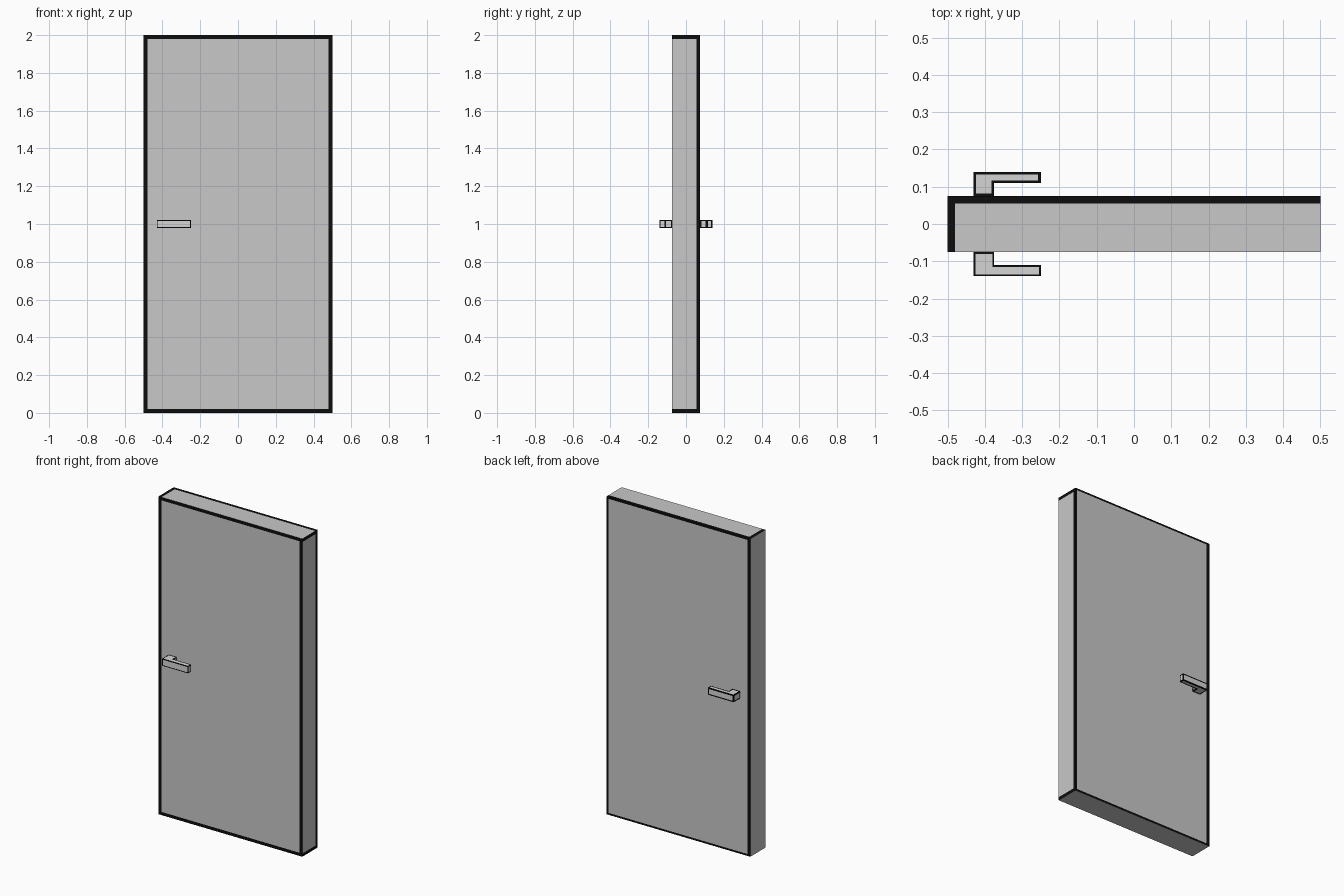
import bpy, bmesh
from mathutils import Vector

if "Cube" in bpy.data.objects:
    bpy.data.objects.remove(bpy.data.objects["Cube"])


def material(name, value):
    m = bpy.data.materials.new(name)
    m.diffuse_color = (value, value, value, 1)
    m.use_nodes = True
    m.node_tree.nodes["Principled BSDF"].inputs["Base Color"].default_value = m.diffuse_color
    return m


door_grey = material("door grey", 0.58)
handle_grey = material("handle grey", 0.66)
black = material("edge black", 0.004)


def finish(bm, name, mats):
    mesh = bpy.data.meshes.new(name)
    bm.to_mesh(mesh)
    bm.free()
    for m in mats:
        mesh.materials.append(m)
    obj = bpy.data.objects.new(name, mesh)
    bpy.context.collection.objects.link(obj)
    return obj


# Door slab, sliced near its borders so that the trim can be coloured
HALF = Vector((0.5, 0.075, 1.0))
MID = Vector((0, 0, 1.0))
bm = bmesh.new()
bmesh.ops.create_cube(bm, size=2)
for v in bm.verts:
    v.co = Vector(a * b for a, b in zip(v.co, HALF)) + MID
for axis in range(3):
    normal = Vector((0, 0, 0))
    normal[axis] = 1
    for side in (-1, 1):
        for margin in (0.012, 0.02):
            point = MID + normal * side * (HALF[axis] - margin)
            bmesh.ops.bisect_plane(bm, geom=bm.verts[:] + bm.edges[:] + bm.faces[:],
                                   plane_co=point, plane_no=normal)

# Black trim: (face axis, face side) -> widths along (border axis, border side)
X, Y, Z = 0, 1, 2
TRIM = {
    (Y, -1): {(X, -1): 0.02, (X, 1): 0.02, (Z, -1): 0.02, (Z, 1): 0.02},
    (Y, 1): {(X, -1): 0.02, (X, 1): 0.012, (Z, -1): 0.012, (Z, 1): 0.012},
    (X, 1): {(Y, 1): 0.02, (Z, -1): 0.02, (Z, 1): 0.02},
    (Z, 1): {(Y, 1): 0.02, (X, -1): 0.02},
}
bm.normal_update()
for f in bm.faces:
    axis = max(range(3), key=lambda i: abs(f.normal[i]))
    side = 1 if f.normal[axis] > 0 else -1
    c = f.calc_center_median() - MID
    f.material_index = int(any(c[a] * s > HALF[a] - w
                               for (a, s), w in TRIM.get((axis, side), {}).items()))
finish(bm, "door_slab", [door_grey, black])


# L-shaped lever handles with a thin dark outline on each face
def handle(name, side, rim):
    profile = [(-0.43, 0.075), (-0.375, 0.075), (-0.375, 0.11),
               (-0.25, 0.11), (-0.25, 0.14), (-0.43, 0.14)]
    bm = bmesh.new()
    base = bm.faces.new([bm.verts.new((x, y * side, 0.978)) for x, y in profile])
    top = bmesh.ops.extrude_face_region(bm, geom=[base])
    bmesh.ops.translate(bm, vec=(0, 0, 0.044),
                        verts=[g for g in top["geom"] if isinstance(g, bmesh.types.BMVert)])
    bmesh.ops.recalc_face_normals(bm, faces=bm.faces[:])
    rims = bmesh.ops.inset_individual(bm, faces=bm.faces[:], thickness=rim,
                                      use_even_offset=True)
    for f in rims["faces"]:
        f.material_index = 1
    finish(bm, name, [handle_grey, black])


handle("front_handle", -1, 0.005)
handle("back_handle", 1, 0.007)
